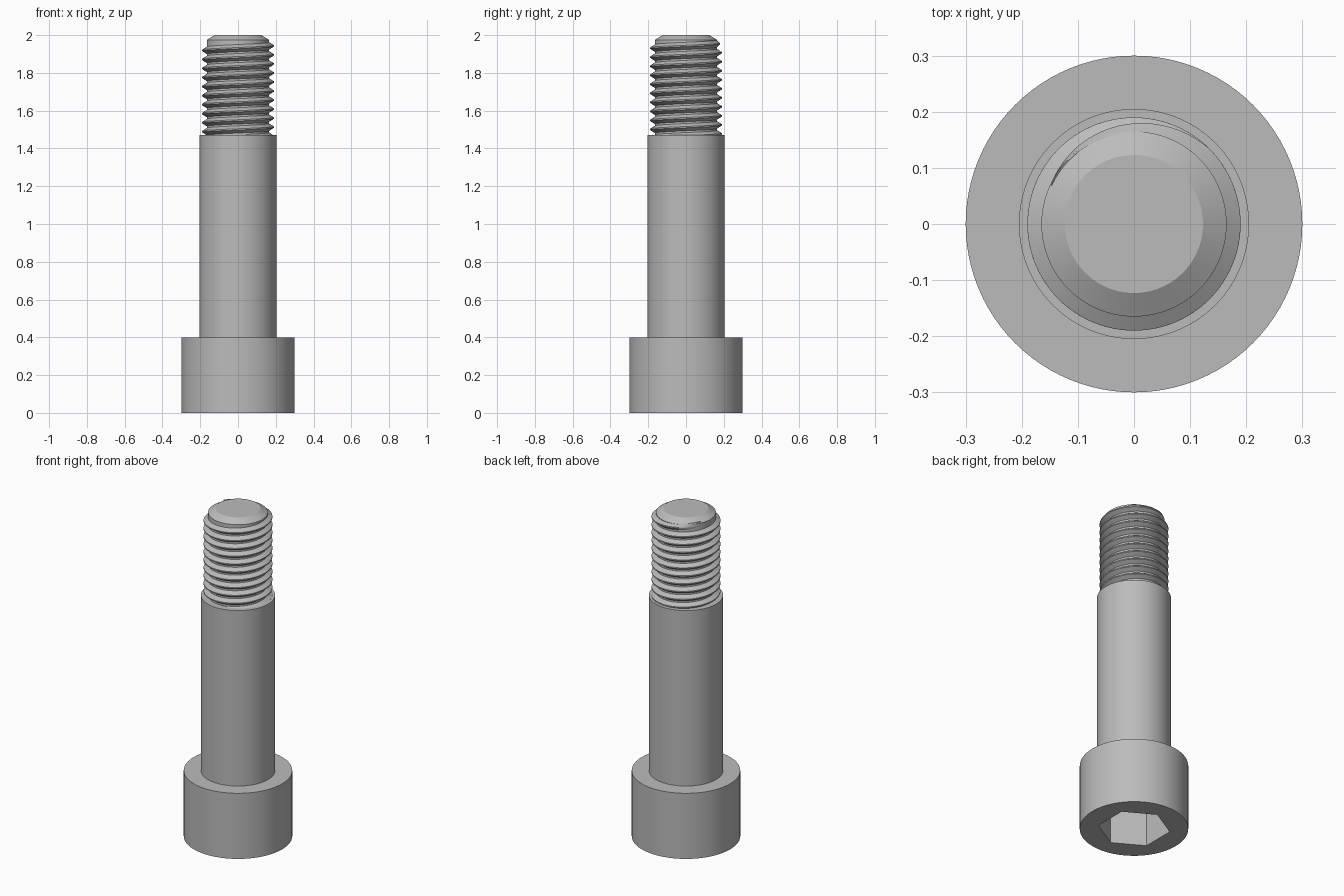
import bpy, bmesh, math

if "Cube" in bpy.data.objects:
    bpy.data.objects.remove(bpy.data.objects["Cube"], do_unlink=True)

# One plain steel material
steel = bpy.data.materials.new("steel_grey")
steel.use_nodes = True
GREY = (0.5, 0.5, 0.5, 1)
steel.diffuse_color = GREY
steel.node_tree.nodes["Principled BSDF"].inputs["Base Color"].default_value = GREY

SEGMENTS = 96
HEAD_TOP, SHANK_TOP, TIP = 0.4, 1.47, 2.0
CORE, CREST, PITCH = 0.165, 0.19, 0.0478


def finish(name, bm, smooth=True):
    """Turn a bmesh into a named, shaded object."""
    bmesh.ops.recalc_face_normals(bm, faces=bm.faces)
    mesh = bpy.data.meshes.new(name)
    bm.to_mesh(mesh)
    bm.free()
    mesh.materials.append(steel)
    obj = bpy.data.objects.new(name, mesh)
    bpy.context.collection.objects.link(obj)
    if smooth:
        bpy.ops.object.select_all(action="DESELECT")
        obj.select_set(True)
        bpy.context.view_layer.objects.active = obj
        bpy.ops.object.shade_smooth_by_angle(angle=math.radians(25))
    return obj


def turned(name, profile, sides=SEGMENTS, turn=0.0, smooth=True):
    """Closed solid of rings (radius, z) with capped ends."""
    bm = bmesh.new()
    rings = []
    for r, z in profile:
        angles = [turn + 2 * math.pi * i / sides for i in range(sides)]
        rings.append([bm.verts.new((r * math.cos(a), r * math.sin(a), z)) for a in angles])
    for low, high in zip(rings, rings[1:]):
        for i in range(sides):
            j = (i + 1) % sides
            bm.faces.new((low[i], low[j], high[j], high[i]))
    bm.faces.new(rings[0])
    bm.faces.new(rings[-1])
    return finish(name, bm, smooth)


# Cylindrical head with a hexagonal socket underneath
head = turned("head", [(0.3, 0), (0.3, HEAD_TOP)])
cutter = turned("socket_cutter", [(0.2, -0.1), (0.2, 0.22)], 6, math.pi / 6, smooth=False)
cutter.hide_render = True
cutter.hide_viewport = True
cutter.display_type = "WIRE"
socket = head.modifiers.new("socket", "BOOLEAN")
socket.operation = "DIFFERENCE"
socket.solver = "EXACT"
socket.object = cutter

# Plain shoulder and the chamfered threaded core
turned("shank", [(0.205, HEAD_TOP), (0.205, SHANK_TOP)])
turned("thread_core", [(CORE, SHANK_TOP), (CORE, 1.975), (0.123, TIP)])


# Right-handed helical ridge, fading into the core near the tip
def thread_ridge():
    bm = bmesh.new()
    crest_z = 1.943
    start = -2 * math.pi * (crest_z - SHANK_TOP + 0.015) / PITCH
    fade_from, end = math.radians(45), math.radians(155)
    steps = int((end - start) / (2 * math.pi) * SEGMENTS)
    previous = None
    for k in range(steps + 1):
        a = start + (end - start) * k / steps
        grow = min(1, max(0, (end - a) / (end - fade_from)))
        z = crest_z + PITCH * a / (2 * math.pi)
        top = CORE + (CREST - CORE) * grow - 0.001 * (1 - grow)
        section = []
        for r, offset in ((CORE - 0.003, -0.44), (top, -0.07), (top, 0.07), (CORE - 0.003, 0.44)):
            section.append(bm.verts.new((r * math.cos(a), r * math.sin(a), z + offset * PITCH)))
        if previous:
            for i in range(4):
                j = (i + 1) % 4
                bm.faces.new((previous[i], previous[j], section[j], section[i]))
        else:
            bm.faces.new(section)
        previous = section
    bm.faces.new(previous)
    finish("thread_ridge", bm)


thread_ridge()
